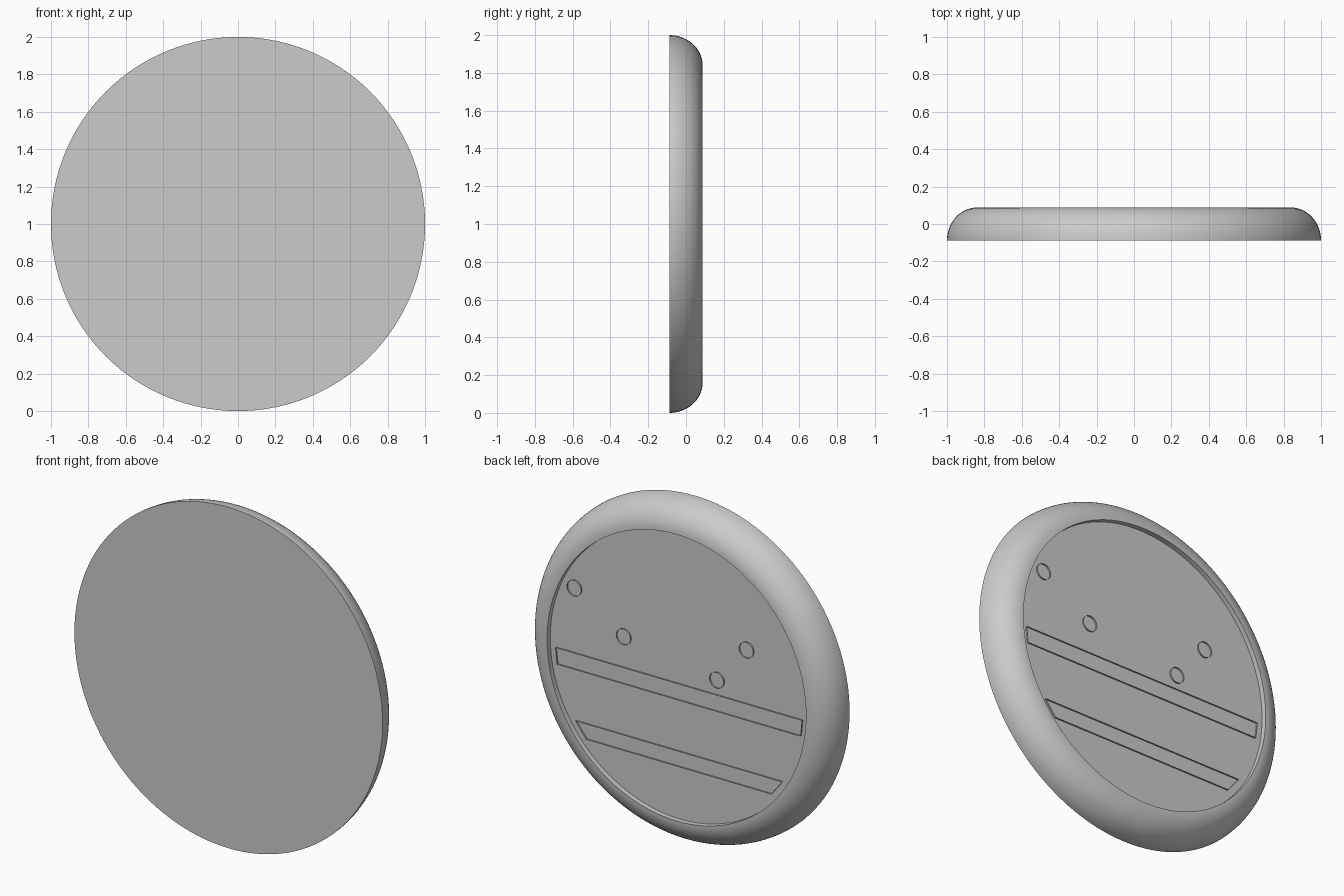
import bpy, bmesh, math
from mathutils import Vector

cube = bpy.data.objects.get("Cube")
if cube:
    bpy.data.objects.remove(cube)

# Single plain grey finish
grey = bpy.data.materials.new("plain_grey")
grey.use_nodes = True
colour = (0.6, 0.6, 0.6, 1)
grey.diffuse_color = colour
grey.node_tree.nodes["Principled BSDF"].inputs["Base Color"].default_value = colour

CENTRE_Z = 1.0
FRONT, BACK, FLOOR = -0.088, 0.088, 0.058
OPENING = 0.84


def finish(name, bm, smooth):
    bmesh.ops.recalc_face_normals(bm, faces=bm.faces)
    mesh = bpy.data.meshes.new(name)
    bm.to_mesh(mesh)
    bm.free()
    mesh.materials.append(grey)
    ob = bpy.data.objects.new(name, mesh)
    bpy.context.collection.objects.link(ob)
    if smooth:
        bpy.ops.object.select_all(action='DESELECT')
        bpy.context.view_layer.objects.active = ob
        ob.select_set(True)
        bpy.ops.object.shade_smooth_by_angle(angle=math.radians(35))
    return ob


def disc_body():
    """Flat front, rounded rim and a shallow recess in the back, as one lathe."""
    steps = 16
    profile = [(0, FRONT)]
    for i in range(steps + 1):
        t = math.pi / 2 * i / steps
        profile.append((OPENING + (1 - OPENING) * math.cos(t),
                        FRONT + (BACK - FRONT) * math.sin(t)))
    profile += [(OPENING, FLOOR), (0, FLOOR)]
    bm = bmesh.new()
    verts = [bm.verts.new((r, y, CENTRE_Z)) for r, y in profile]
    edges = [bm.edges.new(pair) for pair in zip(verts, verts[1:])]
    bmesh.ops.spin(bm, geom=verts + edges, cent=(0, 0, CENTRE_Z), axis=(0, 1, 0),
                   angle=math.tau, steps=128, use_duplicate=False)
    bmesh.ops.remove_doubles(bm, verts=bm.verts, dist=0.0001)
    finish("disc_body", bm, True)


def raised_outline(name, points, width, smooth=False):
    """Thin raised border that follows a closed outline on the recess floor."""
    bm = bmesh.new()
    face = bm.faces.new([bm.verts.new((x, FLOOR - 0.004, CENTRE_Z + z)) for x, z in points])
    border = bmesh.ops.inset_individual(bm, faces=[face], thickness=width,
                                        use_even_offset=True)["faces"]
    bmesh.ops.delete(bm, geom=[face], context='FACES')
    top = bmesh.ops.extrude_face_region(bm, geom=border, use_keep_orig=True)["geom"]
    bmesh.ops.translate(bm, vec=Vector((0, 0.013, 0)),
                        verts=[v for v in top if isinstance(v, bmesh.types.BMVert)])
    finish(name, bm, smooth)


disc_body()

# Long bars: top height, bottom height, half widths at top and bottom
for name, top, bottom, wide, narrow in (
        ("upper_bar_outline", -0.045, -0.14, 0.80, 0.79),
        ("lower_bar_outline", -0.44, -0.53, 0.67, 0.60)):
    raised_outline(name, [(-wide, top), (wide, top), (narrow, bottom), (-narrow, bottom)], 0.017)

# Small round rings
for n, (cx, cz) in enumerate(((0.68, 0.335), (0.36, 0.135), (-0.437, 0.27), (-0.245, 0.042)), 1):
    circle = [(cx + 0.046 * math.cos(math.tau * i / 32),
               cz + 0.046 * math.sin(math.tau * i / 32)) for i in range(32)]
    raised_outline(f"small_ring_{n}", circle, 0.014, True)
